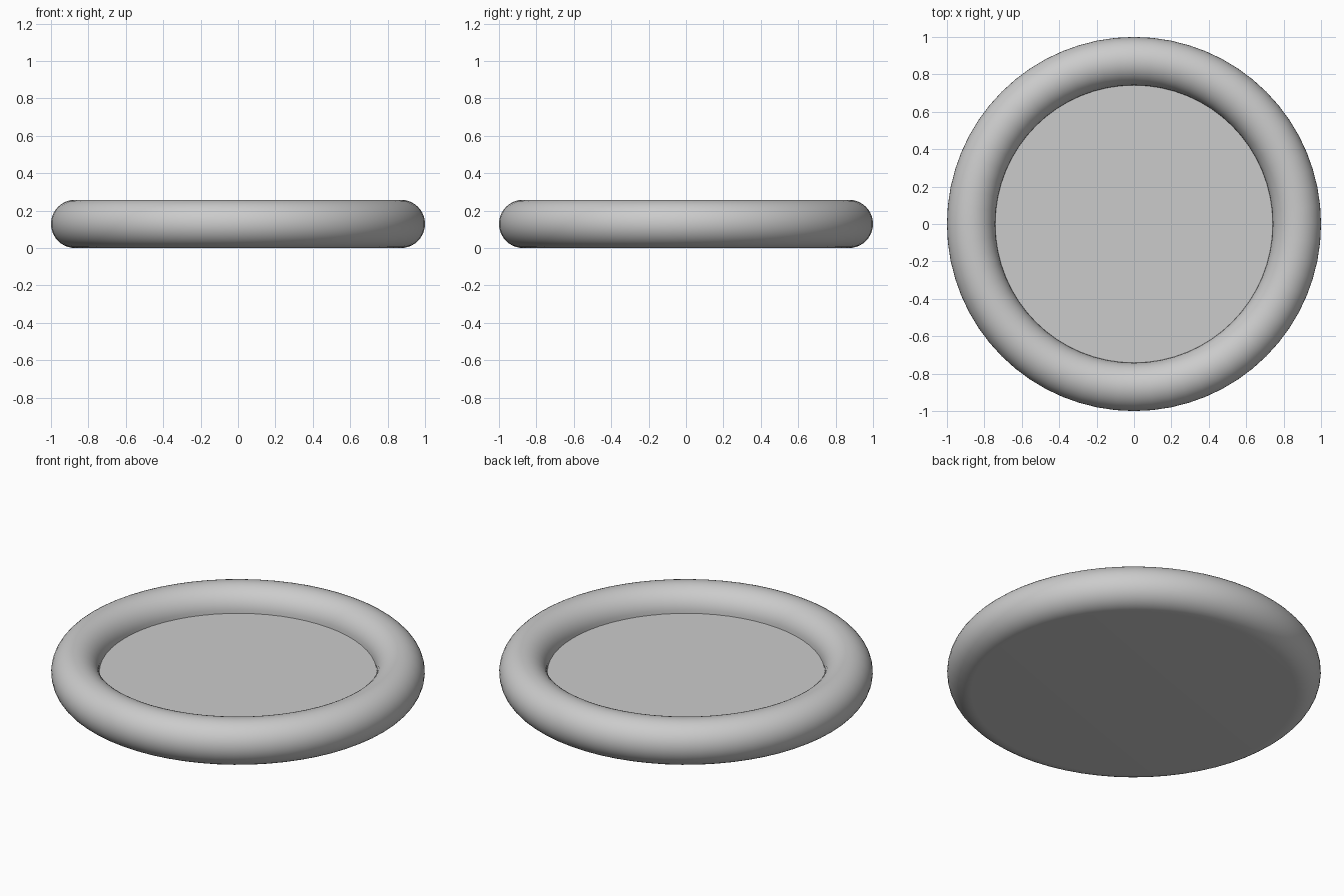
import bpy, bmesh, math

if "Cube" in bpy.data.objects:
    bpy.data.objects.remove(bpy.data.objects["Cube"])

R, r = 0.871, 0.129      # ring radius and tube radius
SEG, ARC = 64, 30        # steps around the axis and along the tube

# Profile: flat underside, round rim, recessed flat floor at mid height
profile = [(0, 0)]
for i in range(ARC + 1):
    a = -math.pi / 2 + i * 1.5 * math.pi / ARC
    profile.append((R + r * math.cos(a), r + r * math.sin(a)))
profile.append((0, r))

# Turn the profile around z
bm = bmesh.new()
verts = [bm.verts.new((x, 0, z)) for x, z in profile]
edges = [bm.edges.new(pair) for pair in zip(verts, verts[1:])]
bmesh.ops.spin(bm, geom=verts + edges, cent=(0, 0, 0), axis=(0, 0, 1),
               angle=2 * math.pi, steps=SEG, use_merge=True)
bmesh.ops.remove_doubles(bm, verts=bm.verts, dist=1e-4)
bmesh.ops.recalc_face_normals(bm, faces=bm.faces)

mesh = bpy.data.meshes.new("round_tray")
bm.to_mesh(mesh)
bm.free()
tray = bpy.data.objects.new("round_tray", mesh)
bpy.context.collection.objects.link(tray)

# Smooth rim with a crisp floor edge
bpy.context.view_layer.objects.active = tray
tray.select_set(True)
bpy.ops.object.shade_smooth_by_angle(angle=math.radians(40))
